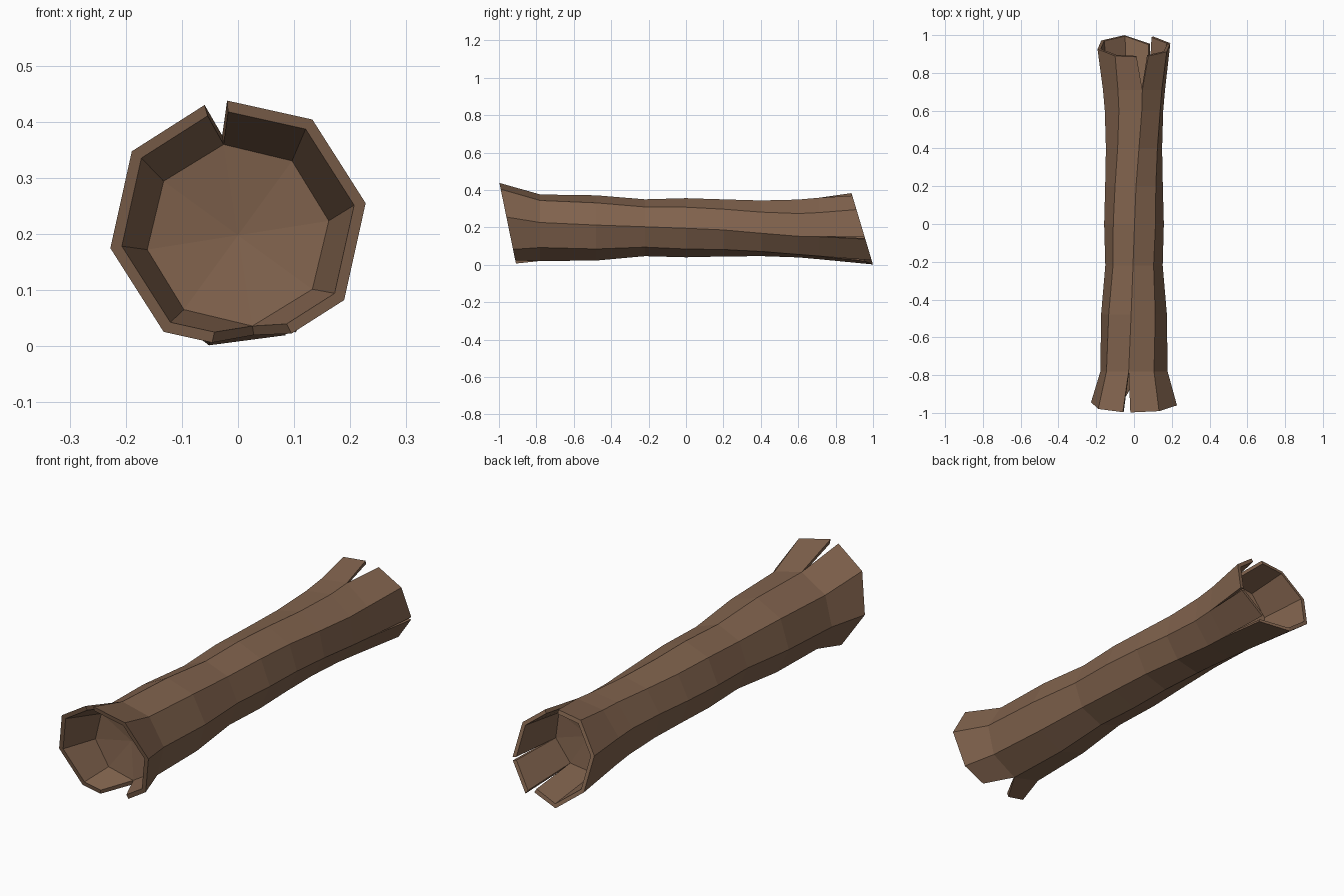
import bpy, bmesh
from math import cos, sin, radians
from mathutils import Vector

if "Cube" in bpy.data.objects:
    bpy.data.objects.remove(bpy.data.objects["Cube"])

SIDES = 8
THICK = 0.91  # inner radius as a share of the outer one

# body rings: y, radius, centre z, twist in degrees
RINGS = [(-0.78, 0.180, 0.198, 9), (-0.48, 0.175, 0.197, 5), (-0.22, 0.152, 0.198, 2),
         (0.0, 0.158, 0.198, -1), (0.2, 0.153, 0.197, -4), (0.4, 0.151, 0.195, -10),
         (0.6, 0.160, 0.194, -15), (0.71, 0.170, 0.194, -15)]
FRONT = (-0.95, 0.231, 0.215, 10)
BACK = (0.95, 0.200, 0.195, -15)


def point(ring, i, scale=1.0):
    y, r, cz, twist = ring
    a = radians(90 + twist - 45 * i)
    return Vector((r * scale * cos(a), y, cz + r * scale * sin(a)))


def front_y(p):
    return -0.912 - 0.205 * (p.z - 0.02)


def back_y(p):
    return 1.0 - 0.3 * p.z


def finish(name, bm, mat):
    bmesh.ops.recalc_face_normals(bm, faces=bm.faces)
    me = bpy.data.meshes.new(name)
    bm.to_mesh(me)
    bm.free()
    me.materials.append(mat)
    ob = bpy.data.objects.new(name, me)
    bpy.context.collection.objects.link(ob)


def log_body(mat):
    bm = bmesh.new()
    loops = [[bm.verts.new(point(r, i)) for i in range(SIDES)] for r in RINGS]
    for a, b in zip(loops, loops[1:]):
        for i in range(SIDES):
            j = (i + 1) % SIDES
            bm.faces.new((a[i], a[j], b[j], b[i]))
    # fan of wood at the bottom of each hollow
    for loop, ring in ((loops[0], RINGS[0]), (loops[-1], RINGS[-1])):
        c = bm.verts.new((0, ring[0] * 0.97, ring[2]))
        for i in range(SIDES):
            bm.faces.new((loop[i], loop[(i + 1) % SIDES], c))
    finish("log_body", bm, mat)


def broken_rim(name, base, end, end_y, gaps, shifts, mat):
    """Flared slats; gaps[(slat, end)] trims a slat corner to open a crack."""
    bm = bmesh.new()
    for i in range(SIDES):
        g0, g1 = gaps.get((i, 0), 0), gaps.get((i, 1), 0)
        root, tip = [], []
        for s in (1.0, THICK):
            root += [point(base, i, s), point(base, i + 1, s)]
            a, b = point(end, i, s), point(end, i + 1, s)
            for k, p in enumerate((a.lerp(b, g0), b.lerp(a, g1))):
                p.y = end_y(p) + shifts.get((i, k), 0)
                tip.append(p)
        r = [bm.verts.new(p) for p in root]
        t = [bm.verts.new(p) for p in tip]
        bm.faces.new((r[0], r[1], t[1], t[0]))   # outside
        bm.faces.new((r[2], r[3], t[3], t[2]))   # inside
        bm.faces.new((t[0], t[1], t[3], t[2]))   # broken end
        # side walls only where a crack exposes them
        if (i, 0) in gaps:
            bm.faces.new((r[0], t[0], t[2], r[2]))
        if (i, 1) in gaps:
            bm.faces.new((r[1], t[1], t[3], r[3]))
    bmesh.ops.remove_doubles(bm, verts=bm.verts, dist=0.0005)
    finish(name, bm, mat)


bark = bpy.data.materials.new("bark")
bark.diffuse_color = (0.22, 0.125, 0.075, 1)
bark.use_nodes = True
bark.node_tree.nodes["Principled BSDF"].inputs["Base Color"].default_value = bark.diffuse_color

log_body(bark)
# front: narrow crack on top, wide notch underneath
broken_rim("front_rim", RINGS[0], FRONT, front_y,
           {(7, 1): 0.13, (0, 0): 0.12, (3, 1): 0.37, (4, 0): 0.5}, {}, bark)
# back: crack on top, one loose slat low on the right
broken_rim("back_rim", RINGS[-1], BACK, back_y,
           {(7, 1): 0.25, (0, 0): 0.2, (1, 1): 0.05, (2, 0): 0.05,
            (2, 1): 0.02, (3, 0): 0.1}, {(3, 0): -0.04}, bark)
